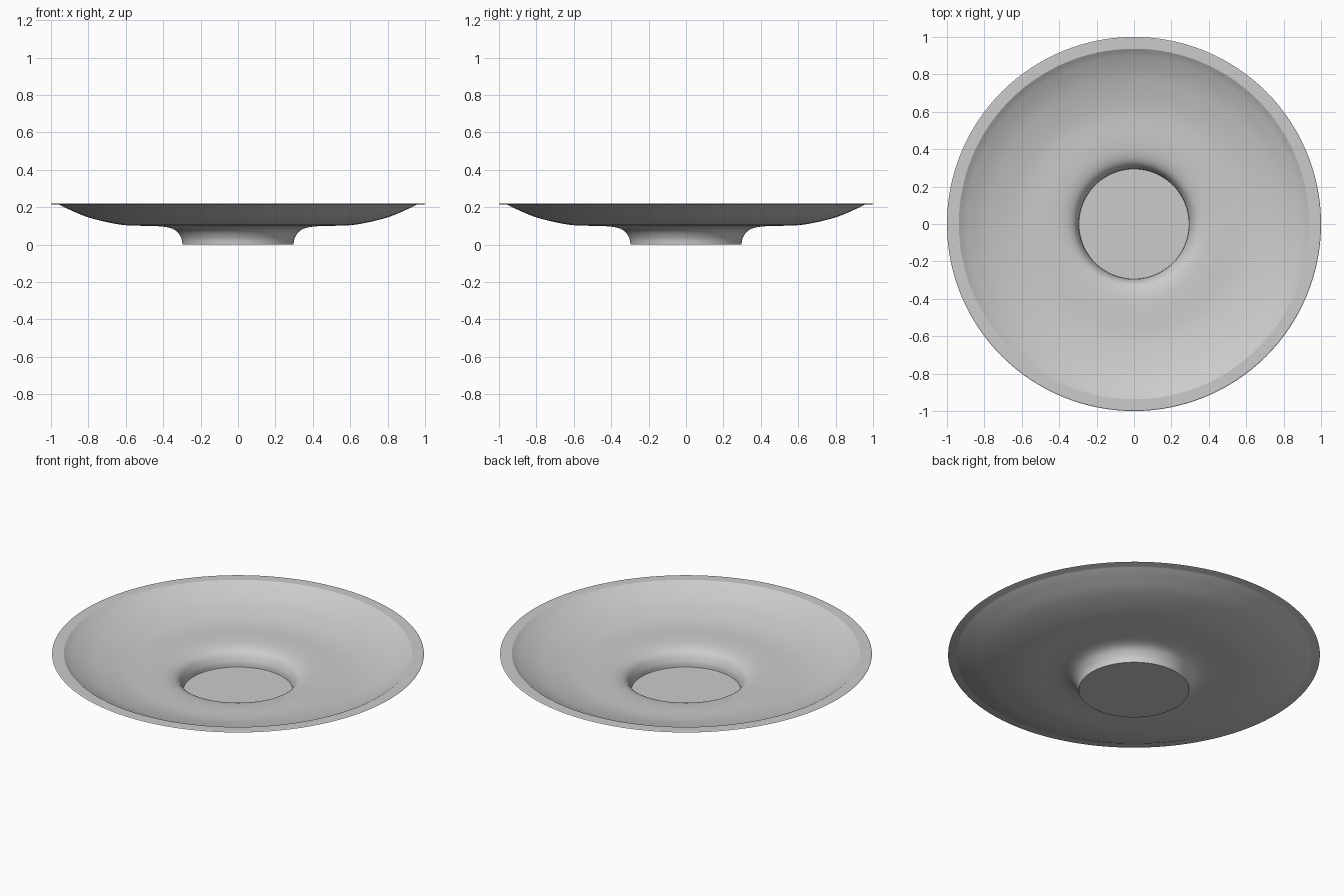
import bpy, bmesh, math

if "Cube" in bpy.data.objects:
    bpy.data.objects.remove(bpy.data.objects["Cube"])

SEGMENTS = 128


def catmull(points, steps=6):
    """Smooth a coarse (radius, height) profile."""
    pts = [points[0]] + points + [points[-1]]
    out = []
    for i in range(1, len(pts) - 2):
        p0, p1, p2, p3 = pts[i - 1:i + 3]
        for s in range(steps):
            t = s / steps
            out.append(tuple(
                0.5 * (2 * b + (c - a) * t + (2 * a - 5 * b + 4 * c - d) * t * t
                       + (3 * b - a - 3 * c + d) * t ** 3)
                for a, b, c, d in zip(p0, p1, p2, p3)))
    return out + [points[-1]]


def lathe(name, profile):
    """Revolve a profile that starts and ends on the z axis."""
    bm = bmesh.new()
    verts = [bm.verts.new((r, 0, z)) for r, z in profile]
    edges = [bm.edges.new(pair) for pair in zip(verts, verts[1:])]
    bmesh.ops.spin(bm, geom=verts + edges, cent=(0, 0, 0), axis=(0, 0, 1),
                   angle=math.tau, steps=SEGMENTS, use_duplicate=False)
    bmesh.ops.remove_doubles(bm, verts=bm.verts, dist=1e-5)
    bmesh.ops.recalc_face_normals(bm, faces=bm.faces)
    mesh = bpy.data.meshes.new(name)
    bm.to_mesh(mesh)
    bm.free()
    obj = bpy.data.objects.new(name, mesh)
    bpy.context.collection.objects.link(obj)
    bpy.context.view_layer.objects.active = obj
    obj.select_set(True)
    bpy.ops.object.shade_smooth_by_angle(angle=math.radians(30))
    return obj


# Underside: foot wall flaring out into the shallow bowl
underside = catmull([(0.297, 0.0), (0.303, 0.035), (0.33, 0.073), (0.375, 0.092),
                     (0.45, 0.10), (0.62, 0.106), (0.79, 0.143), (0.90, 0.187),
                     (0.957, 0.215)])
# Upper side: follows the underside closely, sinking into the hollow foot
upper = catmull([(0.937, 0.221), (0.89, 0.193), (0.785, 0.15), (0.62, 0.113),
                 (0.45, 0.106), (0.37, 0.097), (0.323, 0.075), (0.299, 0.035),
                 (0.294, 0.003)])
# Thin flat flange around the rim
flange = [(0.995, 0.2155), (1.0, 0.218), (0.995, 0.221)]

lathe("footed_dish", [(0, 0)] + underside + flange + upper + [(0, 0.003)])
